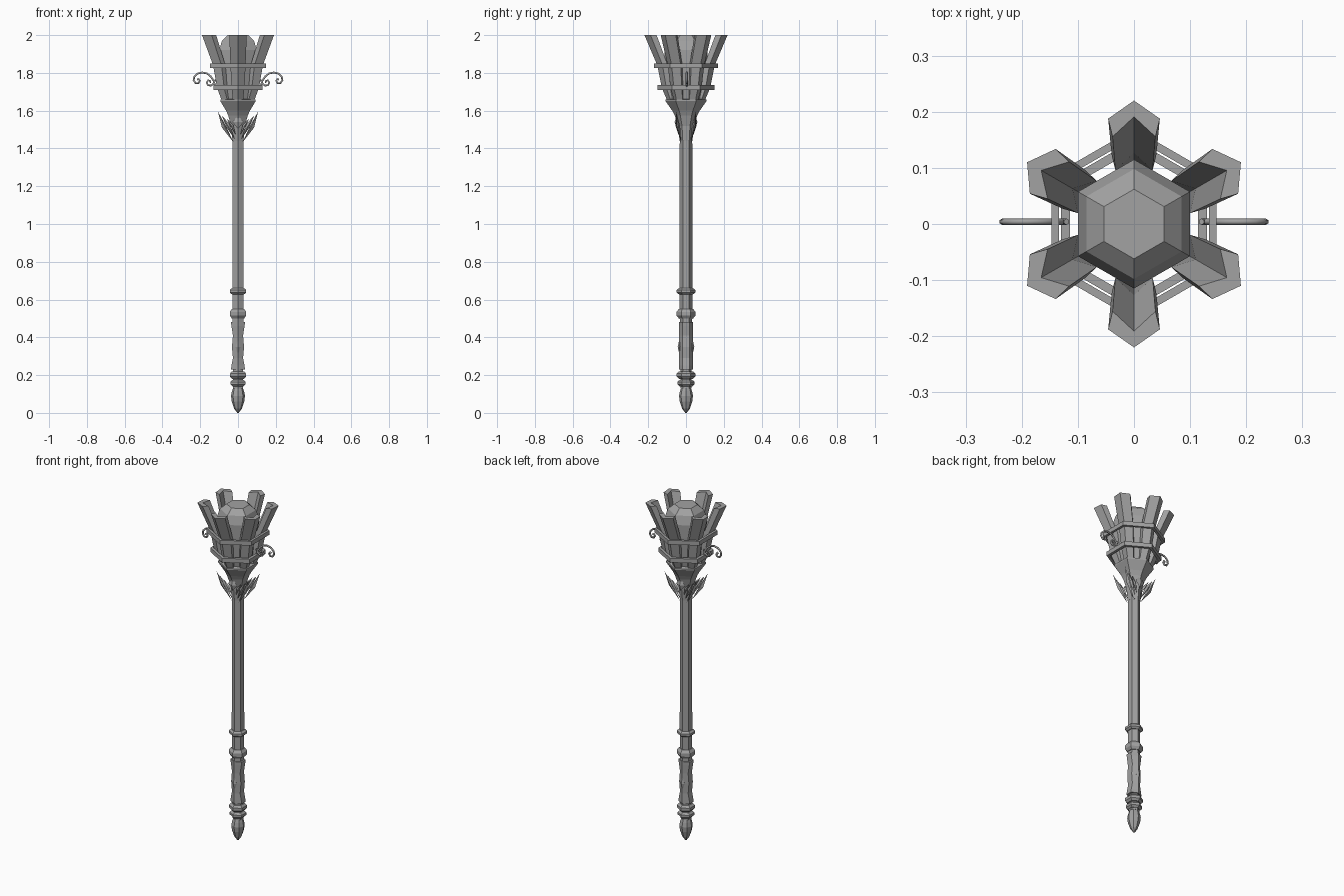
import bpy, bmesh, math
from mathutils import Vector

if "Cube" in bpy.data.objects:
    bpy.data.objects.remove(bpy.data.objects["Cube"])

GREY = (0.36, 0.36, 0.36, 1)
metal = bpy.data.materials.new("plain grey")
metal.use_nodes = True
metal.diffuse_color = GREY
metal.node_tree.nodes["Principled BSDF"].inputs["Base Color"].default_value = GREY


def finish(name, bm):
    bmesh.ops.recalc_face_normals(bm, faces=bm.faces[:])
    mesh = bpy.data.meshes.new(name)
    bm.to_mesh(mesh)
    bm.free()
    mesh.materials.append(metal)
    obj = bpy.data.objects.new(name, mesh)
    bpy.context.collection.objects.link(obj)
    return obj


def skin(name, rings, close=False):
    """Bridge rings of points; cap the ends or close into a loop."""
    bm = bmesh.new()
    rows = [[bm.verts.new(p) for p in ring] for ring in rings]
    n = len(rows[0])
    pairs = list(zip(rows, rows[1:])) + ([(rows[-1], rows[0])] if close else [])
    for a, b in pairs:
        for i in range(n):
            j = (i + 1) % n
            bm.faces.new((a[i], a[j], b[j], b[i]))
    if not close:
        bm.faces.new(rows[0])
        bm.faces.new(rows[-1])
    return finish(name, bm)


def ring(z, rx, ry=None, n=6):
    ry = rx if ry is None else ry
    angles = [math.pi / 2 + math.tau * i / n for i in range(n)]
    return [(rx * math.cos(a), ry * math.sin(a), z) for a in angles]


def lathe(name, profile, n=6):
    return skin(name, [ring(z, r, n=n) for r, z in profile])


def hull(name, points):
    bm = bmesh.new()
    for p in points:
        bm.verts.new(p)
    bmesh.ops.convex_hull(bm, input=bm.verts[:])
    return finish(name, bm)


# Pommel, shaft and collars
lathe("pommel", [(0.004, 0), (0.02, 0.022), (0.033, 0.06), (0.037, 0.09),
                 (0.032, 0.115), (0.022, 0.145)], 8)
lathe("shaft", [(0.033, 0.48), (0.034, 0.66), (0.033, 1.5)])
lathe("handle_core", [(0.03, 0.13), (0.03, 0.5)])
for name, low, high, r in [("lower_collar", 0.14, 0.175, 0.045),
                           ("second_collar", 0.18, 0.22, 0.049),
                           ("grip_collar", 0.5, 0.55, 0.05),
                           ("shaft_collar", 0.628, 0.66, 0.05)]:
    b = (high - low) * 0.3
    lathe(name, [(r - 0.012, low), (r, low + b), (r, high - b), (r - 0.012, high)])

# Grip with scalloped sides
skin("grip", [ring(z, rx, 0.037) for z, rx in
              [(0.23, 0.043), (0.25, 0.04), (0.29, 0.031), (0.35, 0.037),
               (0.41, 0.031), (0.46, 0.04), (0.48, 0.043)]])

# Cup under the head and the faceted core
lathe("cup", [(0.034, 1.44), (0.042, 1.52), (0.06, 1.575), (0.073, 1.6),
              (0.108, 1.65), (0.108, 1.658), (0.09, 1.662)])
lathe("core", [(0.085, 1.655), (0.1, 1.72), (0.112, 1.84), (0.115, 1.92),
               (0.098, 1.97), (0.062, 2.0)])

# Six flaring prongs with a chevron section
for k in range(6):
    a = math.pi / 2 + k * math.pi / 3
    out = Vector((math.cos(a), math.sin(a), 0))
    side = Vector((-out.y, out.x, 0))
    rings = []
    for z, r, w in [(1.655, 0.1, 0.027), (1.72, 0.128, 0.034),
                    (1.84, 0.152, 0.04), (2.0, 0.22, 0.046)]:
        d = w * 0.7
        section = [(r, 0), (r - d, w), (r - 2 * d, w * 0.83), (r - d * 0.9, 0),
                   (r - 2 * d, -w * 0.83), (r - d, -w)]
        rings.append([out * u + side * v + Vector((0, 0, z)) for u, v in section])
    skin("prong", rings)

# Two hexagonal bands round the prongs
for name, low, high, inner, outer in [("lower_band", 1.71, 1.735, 0.132, 0.15),
                                      ("upper_band", 1.825, 1.85, 0.154, 0.17)]:
    skin(name, [ring(low, inner), ring(low, outer), ring(high, outer),
                ring(high, inner)], close=True)

# Scrolls on both sides
SCROLLS = [
    [(.12, 1.73), (.13, 1.76), (.145, 1.782), (.165, 1.797), (.19, 1.802),
     (.215, 1.796), (.231, 1.781), (.235, 1.762), (.225, 1.746),
     (.209, 1.746), (.202, 1.758), (.208, 1.768), (.216, 1.764)],
    [(.12, 1.765), (.128, 1.745), (.142, 1.733), (.158, 1.734),
     (.166, 1.748), (.158, 1.761), (.146, 1.757), (.148, 1.748)],
]
for sx in (-1, 1):
    for path in SCROLLS:
        curve = bpy.data.curves.new("scroll_path", "CURVE")
        curve.dimensions = "3D"
        curve.bevel_depth = 0.0055
        curve.bevel_resolution = 1
        curve.use_fill_caps = True
        spline = curve.splines.new("POLY")
        spline.points.add(len(path) - 1)
        for point, (x, z) in zip(spline.points, path):
            point.co = (sx * x, 0.004, z, 1)
        temp = bpy.data.objects.new("scroll_path", curve)
        bm = bmesh.new()
        bm.from_mesh(temp.to_mesh())
        temp.to_mesh_clear()
        bpy.data.objects.remove(temp)
        finish("scroll", bm)

# Four leaf wings of three ridged feathers, each feather a thin hull
FEATHERS = [((.022, 1.43), (.085, 1.51), (.107, 1.597), (.07, 1.53)),
            ((.018, 1.45), (.06, 1.51), (.086, 1.575), (.045, 1.53)),
            ((.012, 1.47), (.042, 1.52), (.06, 1.56), (.025, 1.525))]
for sx in (-1, 1):
    for sy in (-1, 1):
        for layer, outline in enumerate(FEATHERS):
            pts = []
            for x, z in outline:
                y = 0.026 + (z - 1.43) * 0.16 + layer * 0.003
                pts.append(Vector((sx * x, sy * y, z)))
            mid = sum(pts, Vector()) / len(pts)
            bump = Vector((0, sy * 0.009, 0))
            hull("feather", pts + [mid + bump, mid - bump])

# Diamond studs on the collar and the grip, front and back
for name, y, z, w, h in [("collar_diamond", 0.05, 1.54, 0.03, 0.036),
                         ("grip_diamond", 0.034, 0.35, 0.014, 0.045)]:
    for s in (-1, 1):
        hull(name, [(w, s * y, z), (-w, s * y, z), (0, s * y, z + h),
                    (0, s * y, z - h), (0, s * (y + 0.01), z), (0, s * (y - 0.02), z)])
